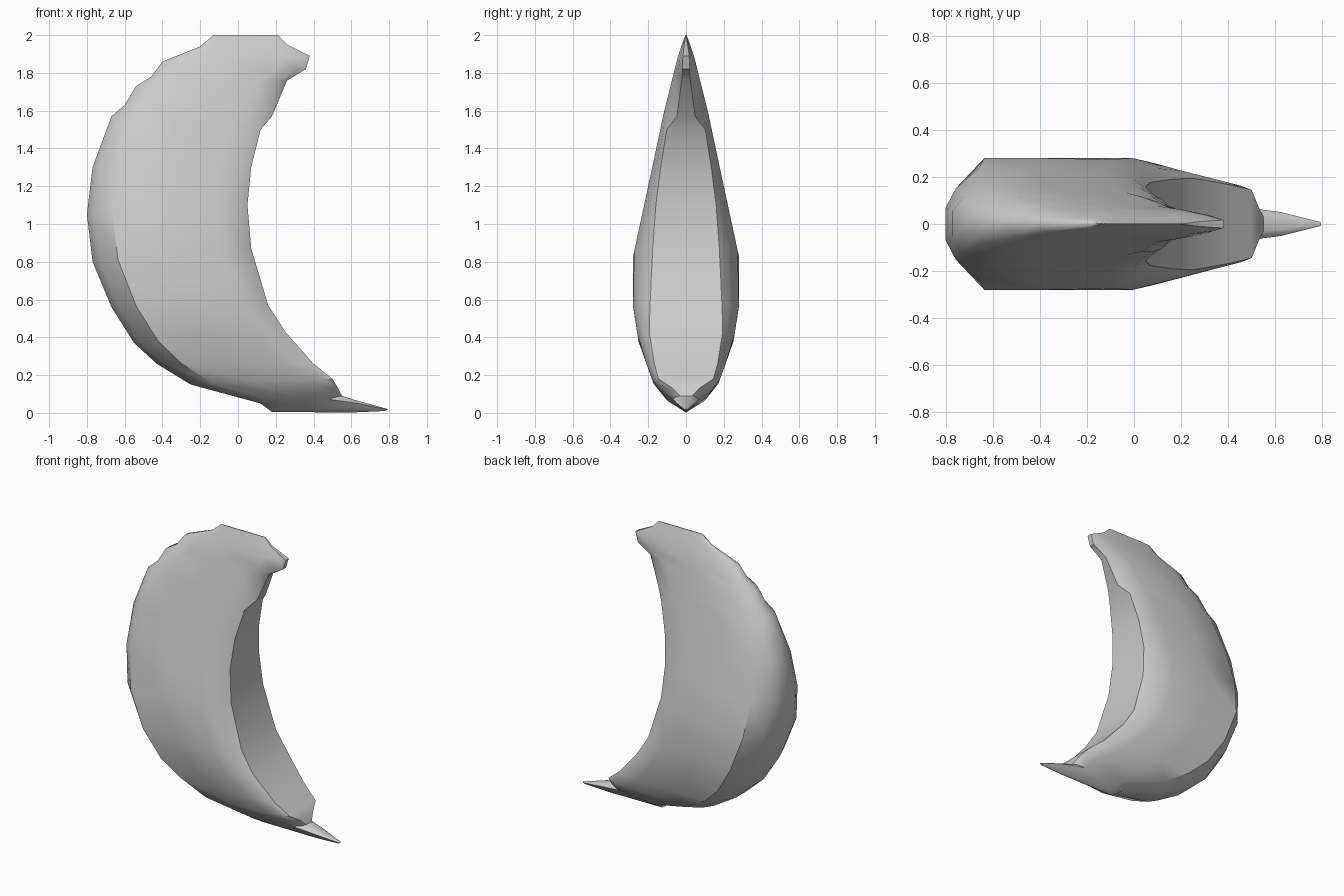
import bpy
import bmesh
import math
from mathutils import Vector

if "Cube" in bpy.data.objects:
    bpy.data.objects.remove(bpy.data.objects["Cube"], do_unlink=True)


def interpolate(points, value):
    """Piecewise linear lookup in a list of (key, result) pairs."""
    if value <= points[0][0]:
        return points[0][1]
    for (a, start), (b, end) in zip(points, points[1:]):
        if value <= b:
            return start + (end - start) * (value - a) / (b - a)
    return points[-1][1]


def grey_material():
    material = bpy.data.materials.new("moon grey")
    material.use_nodes = True
    colour = (0.6, 0.6, 0.6, 1)
    material.diffuse_color = colour
    shader = material.node_tree.nodes["Principled BSDF"]
    shader.inputs["Base Color"].default_value = colour
    shader.inputs["Roughness"].default_value = 0.8
    return material


# Half thickness of the body at each height
thickness = [(0, 0.01), (0.05, 0.1), (0.15, 0.17), (0.37, 0.25), (0.56, 0.28),
             (0.83, 0.28), (1.2, 0.2), (1.6, 0.115), (1.9, 0.04), (2, 0.003)]

# Stations from top horn to bottom horn:
# outer x, outer z, inner x, inner z, inner edge fullness, overall fullness
stations = [
    (-.13, 2, .21, 2, .5, 1),
    (-.2, 1.94, .26, 1.95, .4, 1),
    (-.4, 1.86, .38, 1.89, .4, 1),
    (-.46, 1.78, .36, 1.82, .3, 1),
    (-.54, 1.73, .26, 1.76, .3, 1),
    (-.6, 1.63, .18, 1.57, .4, 1),
    (-.67, 1.57, .12, 1.5, .75, 1),
    (-.77, 1.3, .07, 1.3, .75, 1),
    (-.8, 1.05, .05, 1.1, .72, 1),
    (-.77, .8, .07, .87, .65, 1),
    (-.67, .56, .16, .57, .68, 1),
    (-.55, .37, .25, .43, .75, 1),
    (-.43, .26, .4, .26, .8, 1),
    (-.25, .15, .5, .18, .8, 1),
    (.12, .05, .53, .13, .5, .9),
    (.18, .005, .55, .09, .4, .6),
    (.6, .002, .63, .065, .4, .5),
    (.78, .01, .795, .02, .4, .2),
]


def crescent():
    mesh = bpy.data.meshes.new("crescent_moon")
    bm = bmesh.new()
    rings = []
    for outer_x, outer_z, inner_x, inner_z, edge, fullness in stations:
        outer = Vector((outer_x, 0, outer_z))
        inner = Vector((inner_x, 0, inner_z))
        # Half cross-section: rounded outer rim, broad side, flat inner wall
        half = [(0, 0.3), (0.05, 0.65), (0.16, 1), (0.45, 1), (0.8, 1),
                (0.94, (1 + edge) / 2), (1, edge)]
        front, back = [], []
        for along, width in half:
            point = outer.lerp(inner, along)
            y = interpolate(thickness, point.z) * width * fullness
            front.append(bm.verts.new((point.x, -y, point.z)))
            back.append(bm.verts.new((point.x, y, point.z)))
        rings.append(front + back[::-1])

    # Skin between neighbouring sections, then close both horns
    for upper, lower in zip(rings, rings[1:]):
        for i in range(len(upper)):
            j = (i + 1) % len(upper)
            bm.faces.new((upper[i], upper[j], lower[j], lower[i]))
    bm.faces.new(rings[0])
    bm.faces.new(rings[-1][::-1])
    bmesh.ops.recalc_face_normals(bm, faces=bm.faces)
    bm.to_mesh(mesh)
    bm.free()
    obj = bpy.data.objects.new("crescent_moon", mesh)
    bpy.context.collection.objects.link(obj)
    mesh.materials.append(grey_material())
    return obj


moon = crescent()
bpy.ops.object.select_all(action="DESELECT")
moon.select_set(True)
bpy.context.view_layer.objects.active = moon
bpy.ops.object.shade_smooth_by_angle(angle=math.radians(40))
